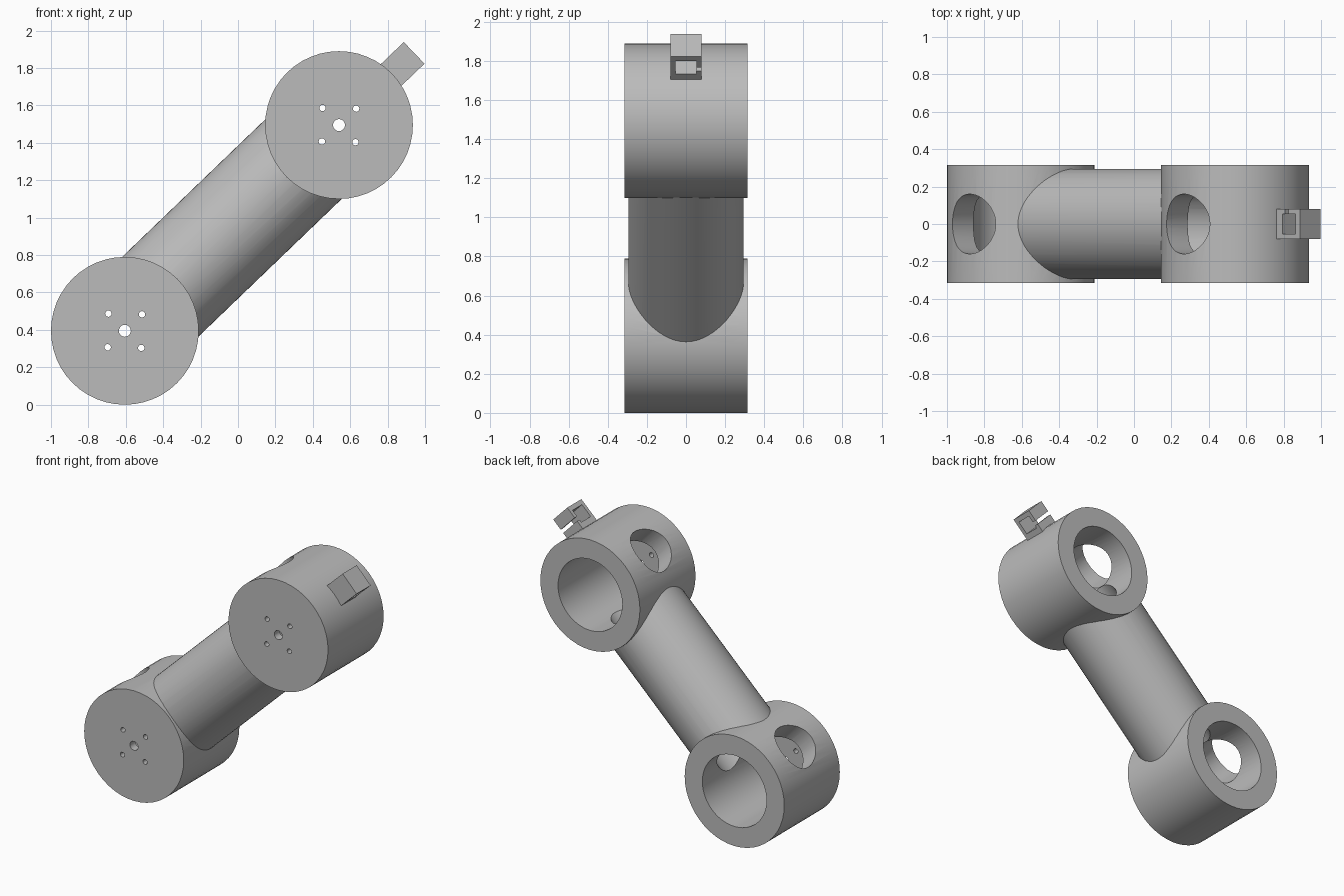
import bpy
from math import pi
from mathutils import Matrix, Vector

cube = bpy.data.objects.get("Cube")
if cube:
    bpy.data.objects.remove(cube, do_unlink=True)

grey = bpy.data.materials.new("plain_grey")
grey.use_nodes = True
grey.diffuse_color = (0.5, 0.5, 0.5, 1)
grey.node_tree.nodes["Principled BSDF"].inputs["Base Color"].default_value = (0.5, 0.5, 0.5, 1)

# Joint centres and the arm's own axes
LOW, HIGH = Vector((-0.605, 0, 0.395)), Vector((0.54, 0, 1.495))
ALONG = (HIGH - LOW).normalized()
DEPTH = Vector((0, 1, 0))
SIDE = ALONG.cross(DEPTH).normalized()
if SIDE.z < 0:
    SIDE = -SIDE
JOINT_R, HALF = 0.395, 0.315


def rod(name, a, b, radius, sides=48):
    """Cylinder between two points."""
    bpy.ops.mesh.primitive_cylinder_add(vertices=sides, radius=radius, depth=(b - a).length,
                                        location=(a + b) / 2)
    ob = bpy.context.object
    ob.name = name
    ob.rotation_euler = (b - a).to_track_quat('Z', 'Y').to_euler()
    ob.data.materials.append(grey)
    return ob


def slab(name, out, depth, side):
    """Box on the upper joint, given as (min, max) along the arm, depth and side axes."""
    bpy.ops.mesh.primitive_cube_add(size=1)
    ob = bpy.context.object
    ob.name = name
    spans = (out, depth, side)
    axes = (ALONG, DEPTH, DEPTH.cross(ALONG) * -1)
    turn = Matrix(axes).transposed().to_4x4()
    size = Matrix.Diagonal([hi - lo for lo, hi in spans] + [1])
    mid = Matrix.Translation([(lo + hi) / 2 for lo, hi in spans])
    ob.data.transform(Matrix.Translation(HIGH) @ turn @ mid @ size)
    if turn.determinant() < 0:
        ob.data.flip_normals()
    ob.data.materials.append(grey)
    return ob


def combine(target, tool, operation):
    """Apply a boolean and drop the tool object."""
    mod = target.modifiers.new("cut", 'BOOLEAN')
    mod.operation, mod.object, mod.solver = operation, tool, 'EXACT'
    bpy.context.view_layer.objects.active = target
    bpy.ops.object.modifier_apply(modifier=mod.name)
    bpy.data.objects.remove(tool, do_unlink=True)


# Arm tube with a joint drum at each end
link = rod("arm_link", LOW, HIGH, 0.295, 64)
for centre in (LOW, HIGH):
    combine(link, rod("drum", centre - DEPTH * HALF, centre + DEPTH * HALF, JOINT_R), 'UNION')

# Cable passage through the arm
combine(link, rod("passage", LOW, HIGH, 0.2), 'DIFFERENCE')

for centre in (LOW, HIGH):
    # Motor bore open at the back, access hole in the drum wall
    holes = [rod("bore", centre - DEPTH * 0.255, centre + DEPTH * 0.5, 0.255),
             rod("access", centre, centre + SIDE * 0.6, 0.16)]
    # Shaft hole and four bolt holes in the front plate
    spots = [(Vector(), 0.032)]
    spots += [(v * 0.127, 0.017) for v in (ALONG, -ALONG, SIDE, -SIDE)]
    for offset, radius in spots:
        p = centre + offset
        holes.append(rod("bolt_hole", p - DEPTH * 0.5, p - DEPTH * 0.1, radius, 20))
    for hole in holes:
        combine(link, hole, 'DIFFERENCE')

bpy.ops.object.select_all(action='DESELECT')
link.select_set(True)
bpy.context.view_layer.objects.active = link
bpy.ops.object.shade_smooth_by_angle(angle=pi / 6)

# Square cable clip on the upper drum, open through its length and slotted at the back
clip = slab("cable_clip", (0.36, 0.557), (-0.08, 0.08), (-0.08, 0.08))
combine(clip, slab("channel", (0.428, 0.524), (-0.053, 0.053), (-0.2, 0.2)), 'DIFFERENCE')
combine(clip, slab("slot", (0.448, 0.475), (0, 0.2), (-0.2, 0.2)), 'DIFFERENCE')
